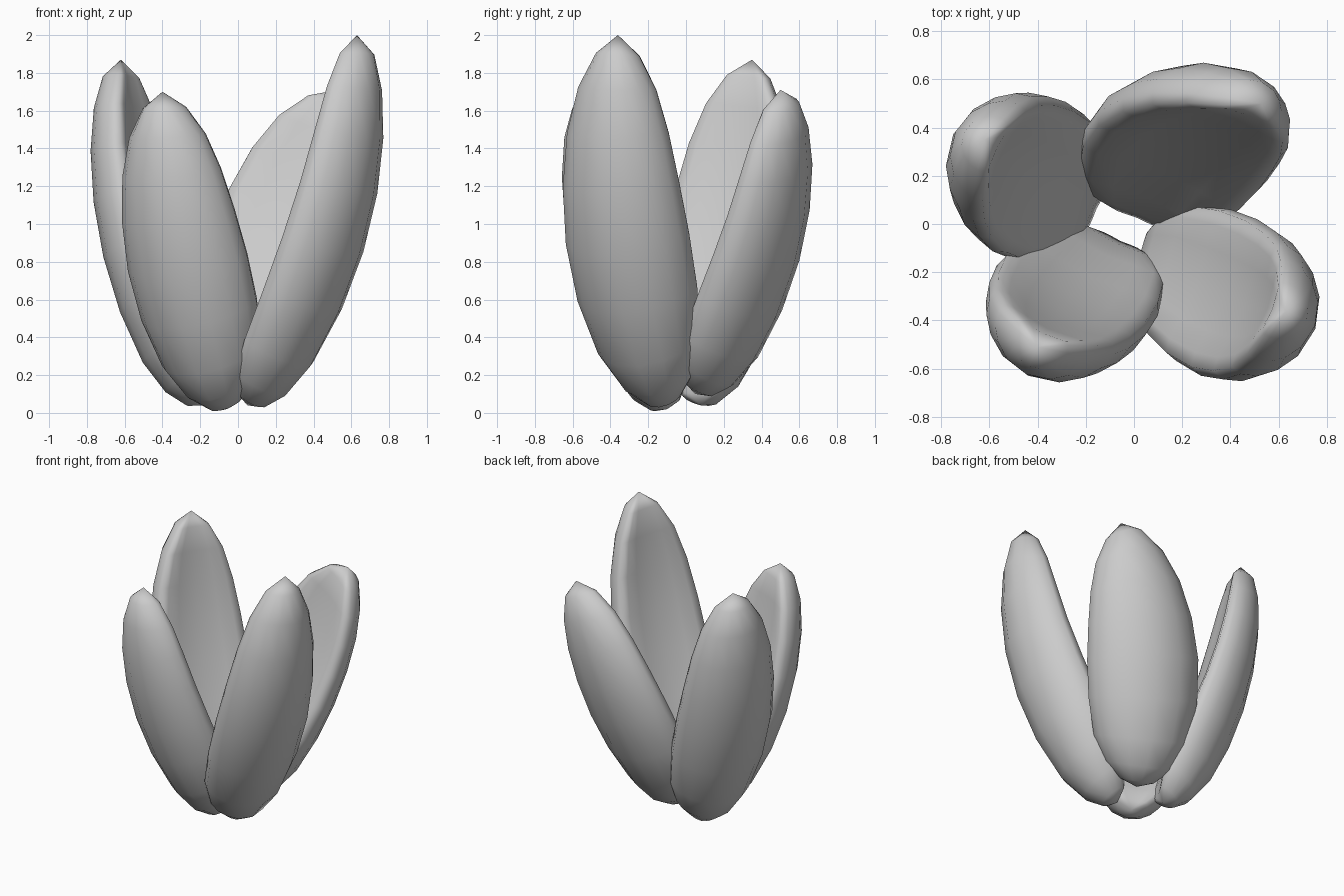
import bpy, bmesh, math
from mathutils import Vector

cube = bpy.data.objects.get("Cube")
if cube:
    bpy.data.objects.remove(cube)

grey = bpy.data.materials.new("soft_grey")
grey.use_nodes = True
grey.diffuse_color = (0.6, 0.6, 0.6, 1)
grey.node_tree.nodes["Principled BSDF"].inputs["Base Color"].default_value = (0.6, 0.6, 0.6, 1)

SIDES = 16
# Position along the petal, half width and half thickness of each ring
RINGS = [(0.02, 0.10, 0.07), (0.07, 0.20, 0.12), (0.16, 0.28, 0.15),
         (0.30, 0.325, 0.155), (0.45, 0.335, 0.15), (0.60, 0.315, 0.14),
         (0.74, 0.275, 0.125), (0.86, 0.21, 0.105), (0.95, 0.115, 0.075)]


def spine(base, mid, tip, t):
    """Point on a smooth arc through base, mid and tip."""
    return base * (1 - t) * (1 - 2 * t) + mid * 4 * t * (1 - t) + tip * t * (2 * t - 1)


def rounded(v):
    """Push a sine or cosine outward for a slightly boxy section."""
    return math.copysign(abs(v) ** 0.8, v)


def petal(name, base, mid, tip, facing, scale=1.0):
    """Thick cupped petal whose outer face points along the facing angle."""
    pts = [Vector(p) for p in (base, mid, tip)]
    out = Vector((math.cos(math.radians(facing)), math.sin(math.radians(facing)), 0))
    bm = bmesh.new()
    loops = []
    for t, half_width, half_thick in RINGS:
        centre = spine(*pts, t)
        along = (spine(*pts, t + 0.01) - spine(*pts, t - 0.01)).normalized()
        normal = (out - along * out.dot(along)).normalized()
        across = along.cross(normal)
        loop = []
        for i in range(SIDES):
            a = math.tau * i / SIDES
            u = rounded(math.cos(a))
            # Edges curl inward, leaving a shallow trough on the inner face
            n = half_thick * rounded(math.sin(a)) + 0.38 * half_width * (0.35 - u * u)
            loop.append(bm.verts.new(centre + across * u * half_width * scale + normal * n))
        loops.append(loop)
    for lower, upper in zip(loops, loops[1:]):
        for i in range(SIDES):
            j = (i + 1) % SIDES
            bm.faces.new((lower[i], lower[j], upper[j], upper[i]))
    # Close both ends to a point
    for loop, end in ((loops[0], pts[0]), (loops[-1], pts[2])):
        pole = bm.verts.new(end)
        for i in range(SIDES):
            bm.faces.new((loop[i], loop[(i + 1) % SIDES], pole))
    bmesh.ops.recalc_face_normals(bm, faces=bm.faces)
    for f in bm.faces:
        f.smooth = True
    mesh = bpy.data.meshes.new(name)
    bm.to_mesh(mesh)
    bm.free()
    mesh.materials.append(grey)
    obj = bpy.data.objects.new(name, mesh)
    bpy.context.collection.objects.link(obj)
    return obj


petal("left_petal", (0.05, -0.11, 0.04), (0.50, -0.345, 1.0), (0.63, -0.36, 2.0), -20, 1.03)
petal("front_petal", (-0.06, -0.10, 0.02), (-0.31, -0.41, 0.86), (-0.40, -0.51, 1.70), -115, 1.02)
petal("right_petal", (-0.18, 0.08, 0.04), (-0.53, 0.245, 0.96), (-0.62, 0.35, 1.87), 154, 1.03)
petal("back_petal", (0.02, 0.05, 0.10), (0.25, 0.42, 0.92), (0.53, 0.50, 1.71), 68, 1.15)
